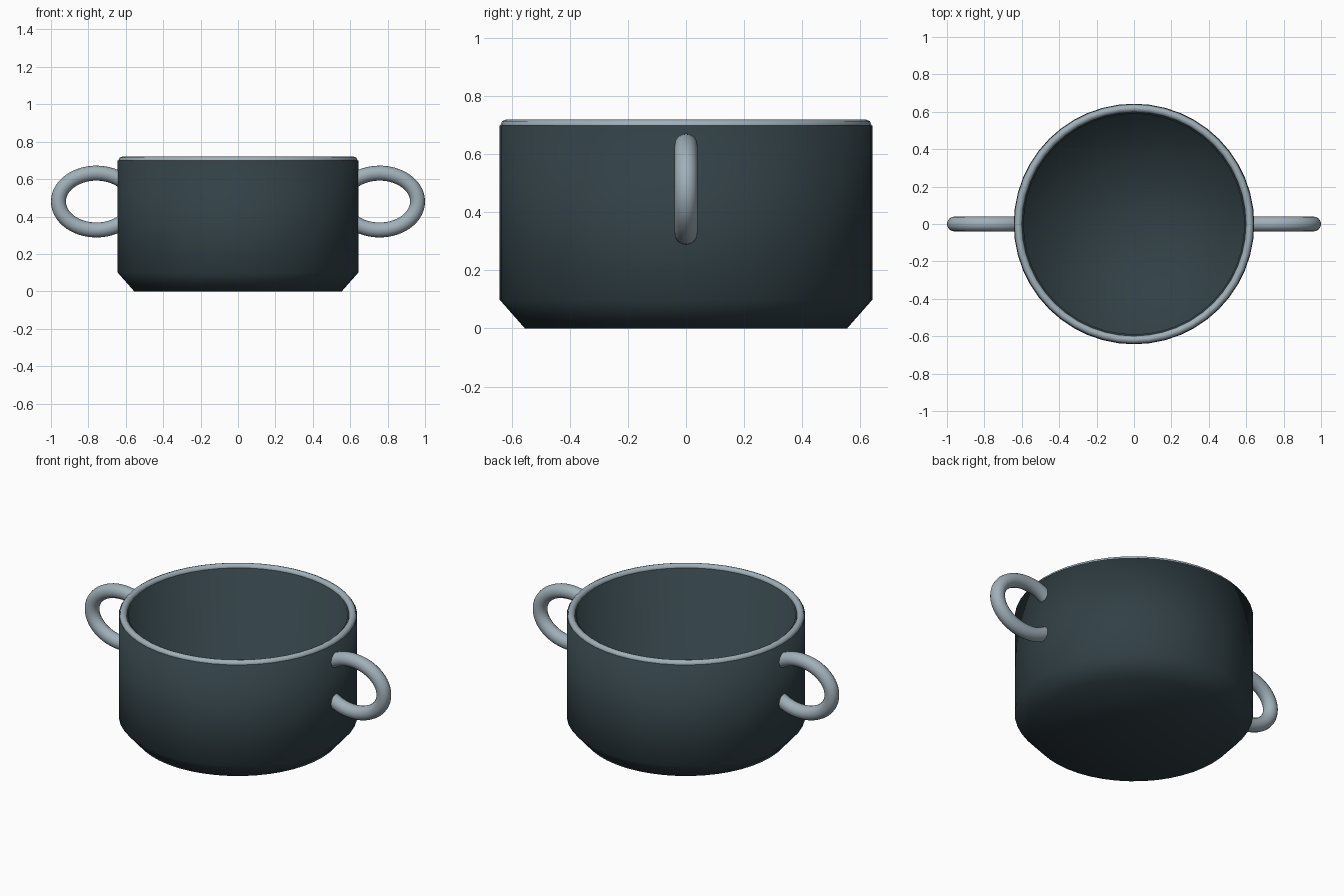
import bpy, bmesh, math

cube = bpy.data.objects.get("Cube")
if cube:
    bpy.data.objects.remove(cube, do_unlink=True)


def material(name, rgb):
    m = bpy.data.materials.new(name)
    m.use_nodes = True
    m.diffuse_color = (*rgb, 1)
    bsdf = next(n for n in m.node_tree.nodes if n.type == 'BSDF_PRINCIPLED')
    bsdf.inputs["Base Color"].default_value = (*rgb, 1)
    return m


dark = material("dark slate", (0.031, 0.051, 0.06))
steel = material("light steel", (0.35, 0.43, 0.48))


def lathe(name, profile, mat, closed=False, steps=48):
    """Spin an (r, z) profile around the z axis."""
    bm = bmesh.new()
    verts = [bm.verts.new((r, 0, z)) for r, z in profile]
    pairs = list(zip(verts, verts[1:]))
    if closed:
        pairs.append((verts[-1], verts[0]))
    edges = [bm.edges.new(p) for p in pairs]
    bmesh.ops.spin(bm, geom=verts + edges, cent=(0, 0, 0), axis=(0, 0, 1),
                   angle=math.tau, steps=steps, use_merge=False)
    bmesh.ops.remove_doubles(bm, verts=bm.verts[:], dist=1e-4)
    bmesh.ops.recalc_face_normals(bm, faces=bm.faces[:])
    for f in bm.faces:
        f.smooth = True
    me = bpy.data.meshes.new(name)
    bm.to_mesh(me)
    bm.free()
    me.materials.append(mat)
    ob = bpy.data.objects.new(name, me)
    bpy.context.collection.objects.link(ob)


# Pot body: chamfered base, straight walls, flat floor inside
WALL, INNER, TOP, FLOOR = 0.643, 0.59, 0.70, 0.10
lathe("pot_body", [(0, 0), (0.555, 0), (WALL, 0.1), (WALL, TOP),
                   (INNER, TOP), (INNER, FLOOR), (0, FLOOR)], dark)

# Rounded rim ring
rim = [(0.619 + 0.0205 * math.cos(a), TOP + 0.0205 * math.sin(a))
       for a in (i * math.tau / 8 for i in range(8))]
lathe("rim", rim, steel, closed=True)


# Oval loop handles, ending inside the wall
def handle(name, side):
    cx, cz, rx, rz, tube = 0.757, 0.48, 0.203, 0.152, 0.04
    limit = math.acos((0.622 - cx) / rx)
    count = 40
    cu = bpy.data.curves.new(name, 'CURVE')
    cu.dimensions = '3D'
    cu.bevel_depth = tube
    cu.bevel_resolution = 6
    cu.use_fill_caps = True
    sp = cu.splines.new('POLY')
    sp.points.add(count)
    for i, p in enumerate(sp.points):
        a = limit * (2 * i / count - 1)
        p.co = (side * (cx + rx * math.cos(a)), 0, cz + rz * math.sin(a), 1)
    sp.use_smooth = True
    cu.materials.append(steel)
    ob = bpy.data.objects.new(name, cu)
    bpy.context.collection.objects.link(ob)


handle("left_handle", 1)
handle("right_handle", -1)
